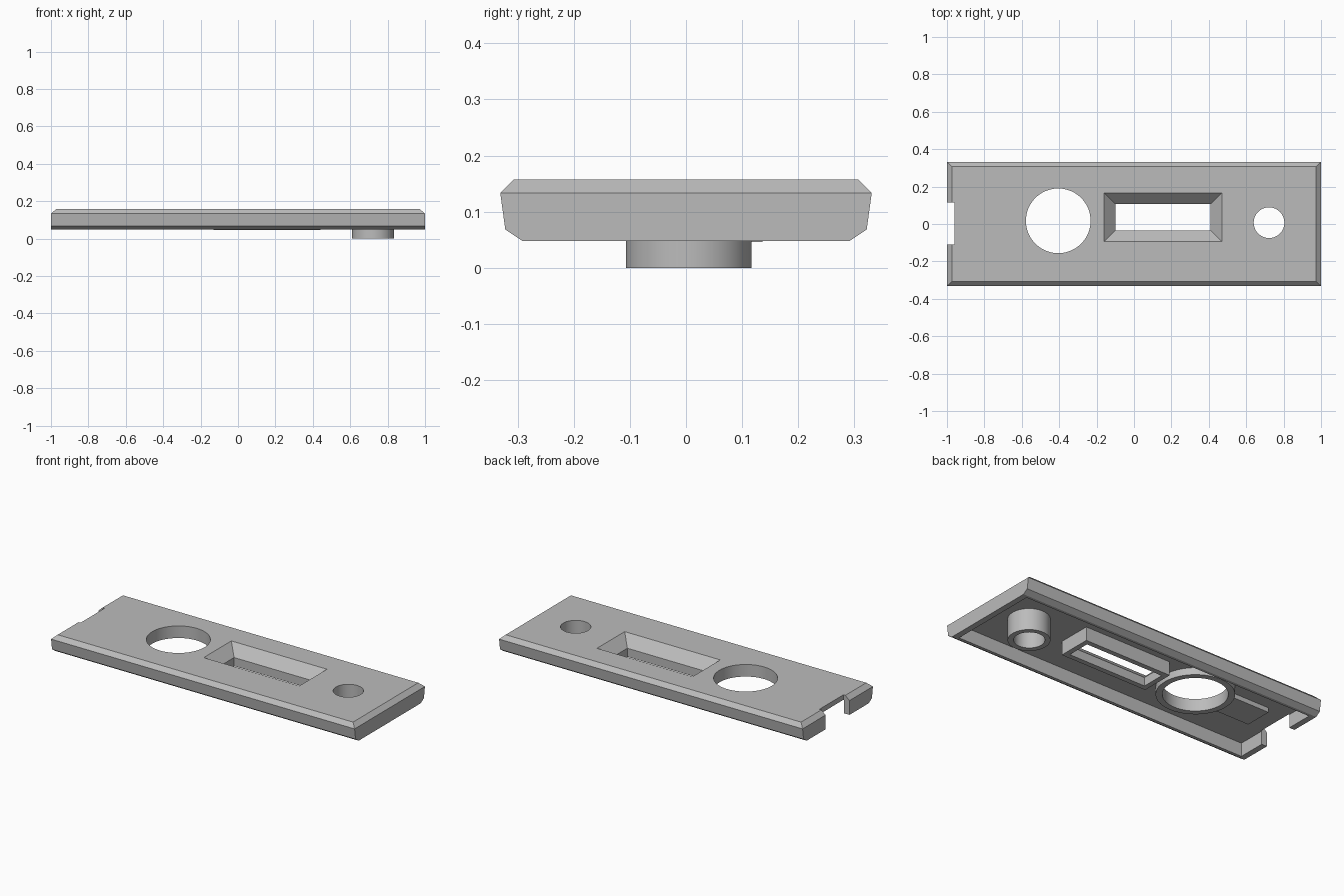
import bpy
import bmesh
from math import radians

cube = bpy.data.objects.get("Cube")
if cube:
    bpy.data.objects.remove(cube, do_unlink=True)

GREY = (0.5, 0.5, 0.5, 1.0)
grey = bpy.data.materials.new("plain grey")
grey.use_nodes = True
grey.diffuse_color = GREY
grey.node_tree.nodes["Principled BSDF"].inputs["Base Color"].default_value = GREY

TOP, FLOOR, RIM = 0.157, 0.127, 0.048
DROP = 0.3  # overshoot for cutters


def add_object(name, bm):
    bmesh.ops.recalc_face_normals(bm, faces=bm.faces[:])
    mesh = bpy.data.meshes.new(name)
    bm.to_mesh(mesh)
    bm.free()
    mesh.materials.append(grey)
    obj = bpy.data.objects.new(name, mesh)
    bpy.context.collection.objects.link(obj)
    return obj


def loft(name, levels, cx=0.0, cy=0.0):
    """Stack of rectangles given as (half x, half y, z)."""
    bm = bmesh.new()
    rings = [[bm.verts.new((cx + sx * hx, cy + sy * hy, z))
              for sx, sy in ((-1, -1), (1, -1), (1, 1), (-1, 1))]
             for hx, hy, z in levels]
    for low, high in zip(rings, rings[1:]):
        for i in range(4):
            j = (i + 1) % 4
            bm.faces.new((low[i], low[j], high[j], high[i]))
    bm.faces.new(rings[0][::-1])
    bm.faces.new(rings[-1])
    return add_object(name, bm)


def box(name, x0, x1, y0, y1, z0, z1):
    hx, hy = (x1 - x0) / 2, (y1 - y0) / 2
    return loft(name, [(hx, hy, z0), (hx, hy, z1)], (x0 + x1) / 2, (y0 + y1) / 2)


def cylinder(name, cx, cy, radius, z0, z1):
    bm = bmesh.new()
    bmesh.ops.create_cone(bm, cap_ends=True, segments=64, radius1=radius,
                          radius2=radius, depth=z1 - z0)
    bmesh.ops.translate(bm, verts=bm.verts, vec=(cx, cy, (z0 + z1) / 2))
    return add_object(name, bm)


def cut(obj, cutters):
    """Subtract the cutters and bake the result."""
    for cutter in cutters:
        mod = obj.modifiers.new("cut", 'BOOLEAN')
        mod.operation = 'DIFFERENCE'
        mod.solver = 'EXACT'
        mod.object = cutter
    bpy.context.view_layer.update()
    graph = bpy.context.evaluated_depsgraph_get()
    baked = bpy.data.meshes.new_from_object(obj.evaluated_get(graph))
    obj.modifiers.clear()
    obj.data = baked


# Cutters: cavity, end notch, round holes and the sloped slot
cavity = box("cavity_cutter", -0.965, 0.965, -0.275, 0.275, -DROP, FLOOR)
notch = box("notch_cutter", -1.1, -0.96, -0.11, 0.115, -DROP, DROP)
large_hole = cylinder("large_hole_cutter", -0.405, 0.017, 0.173, -DROP, DROP)
small_hole = cylinder("small_hole_cutter", 0.722, 0.007, 0.082, -DROP, DROP)
slot = loft("slot_cutter", [(0.255, 0.07, -DROP), (0.255, 0.07, TOP - 0.06),
                            (0.315, 0.13, TOP), (0.335, 0.15, TOP + 0.02)],
            0.155, 0.036)

# Chamfered cover plate with a hollow underside
plate = loft("cover_plate", [(1, 0.292, RIM), (1, 0.322, 0.068),
                             (1, 0.331, 0.133), (0.973, 0.307, TOP)])
cut(plate, [cavity, notch, large_hole, small_hole, slot])

# Collars hanging below each opening
large_collar = cylinder("large_hole_collar", -0.405, 0.017, 0.208, 0.085, FLOOR)
cut(large_collar, [large_hole])
small_collar = cylinder("small_hole_collar", 0.722, 0.005, 0.112, 0, FLOOR)
cut(small_collar, [small_hole])
slot_collar = box("slot_collar", -0.13, 0.44, -0.064, 0.136, 0.046, FLOOR)
cut(slot_collar, [slot])

# Low pad between the large collar and the notch
pad = box("underside_pad", -0.836, -0.585, -0.066, 0.1, 0.1, FLOOR)

for cutter in (cavity, notch, large_hole, small_hole, slot):
    bpy.data.objects.remove(cutter, do_unlink=True)

# Smooth round walls, keep edges crisp
bpy.ops.object.select_all(action='DESELECT')
for part in (plate, large_collar, small_collar, slot_collar, pad):
    part.select_set(True)
bpy.context.view_layer.objects.active = plate
bpy.ops.object.shade_smooth_by_angle(angle=radians(15))
